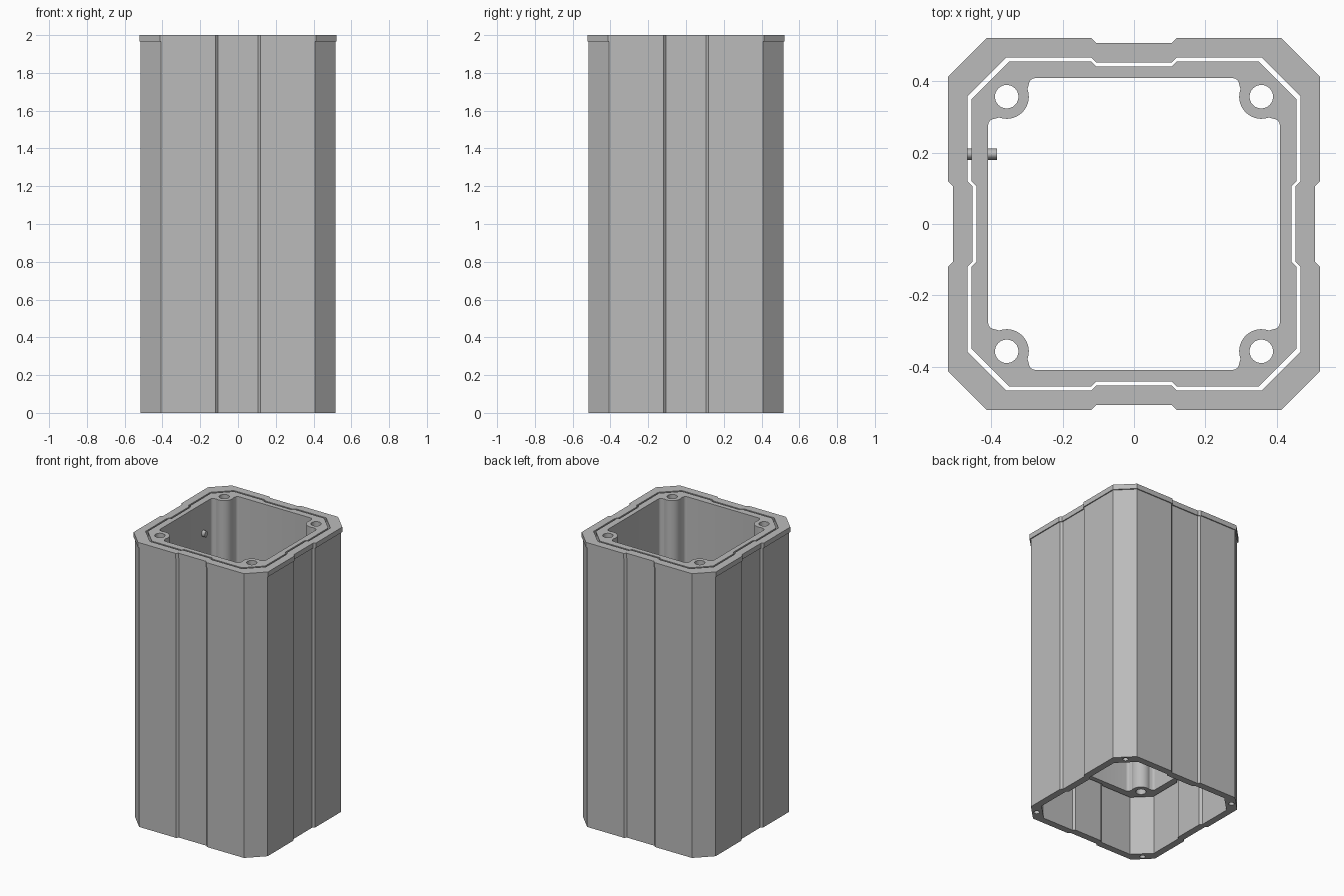
import bpy, bmesh, math
from mathutils import Matrix

cube = bpy.data.objects.get("Cube")
if cube:
    bpy.data.objects.remove(cube, do_unlink=True)

grey = bpy.data.materials.new("plain_grey")
grey.use_nodes = True
COLOUR = (0.5, 0.5, 0.5, 1)
grey.diffuse_color = COLOUR
grey.node_tree.nodes["Principled BSDF"].inputs["Base Color"].default_value = COLOUR


def add_object(name, data):
    ob = bpy.data.objects.new(name, data)
    bpy.context.collection.objects.link(ob)
    data.materials.append(grey)
    return ob


def activate(ob):
    bpy.ops.object.select_all(action='DESELECT')
    ob.select_set(True)
    bpy.context.view_layer.objects.active = ob


def four_way(points):
    """Repeat a list of points around the four sides."""
    out = []
    for k in range(4):
        a = k * math.pi / 2
        c, s = round(math.cos(a)), round(math.sin(a))
        out += [(x * c - y * s, x * s + y * c) for x, y in points]
    return out


def grooved_octagon(half, corner, depth=0.014):
    """Square with cut corners and a shallow groove along each side."""
    return four_way([(corner, half), (0.12, half), (0.106, half - depth),
                     (-0.106, half - depth), (-0.12, half), (-corner, half)])


def arc(cx, cy, r, start, end, n=8):
    return [(cx + r * math.cos(math.radians(start + (end - start) * i / n)),
             cy + r * math.sin(math.radians(start + (end - start) * i / n)))
            for i in range(n + 1)]


# Outer housing: closed section of stepped loops with a lip at the top
body, lip = grooved_octagon(0.515, 0.407), grooved_octagon(0.522, 0.412)
bore = grooved_octagon(0.467, 0.358)
section = [(body, 0), (body, 1.965), (lip, 1.965), (lip, 2), (bore, 2), (bore, 0)]
bm = bmesh.new()
loops = [[bm.verts.new((x, y, z)) for x, y in loop] for loop, z in section]
for i, lower in enumerate(loops):
    upper = loops[(i + 1) % len(loops)]
    for j in range(len(lower)):
        k = (j + 1) % len(lower)
        bm.faces.new((lower[j], lower[k], upper[k], upper[j]))
bmesh.ops.recalc_face_normals(bm, faces=bm.faces)
mesh = bpy.data.meshes.new("outer_housing")
bm.to_mesh(mesh)
bm.free()
housing = add_object("outer_housing", mesh)

# Blind screw holes in the underside corners
bm = bmesh.new()
for x, y in four_way([(0.44, 0.44)]):
    bmesh.ops.create_cone(bm, cap_ends=True, segments=24, radius1=0.018, radius2=0.018,
                          depth=0.2, matrix=Matrix.Translation((x, y, 0)))
mesh = bpy.data.meshes.new("screw_hole_cutter")
bm.to_mesh(mesh)
bm.free()
cutter = add_object("screw_hole_cutter", mesh)
cutter.hide_render = True
cut = housing.modifiers.new("screw_holes", 'BOOLEAN')
cut.operation = 'DIFFERENCE'
cut.solver = 'EXACT'
cut.object = cutter
activate(housing)
bpy.ops.object.modifier_apply(modifier=cut.name)
bpy.data.objects.remove(cutter, do_unlink=True)

# Inner liner: opening with rounded corner bosses and through holes
BOSS, R, WALL = 0.357, 0.062, 0.409
corner = (arc(WALL - 0.018, 0.277, 0.018, 0, 90, 4)
          + arc(BOSS, BOSS, R, 290, 160, 18)
          + arc(0.277, WALL - 0.018, 0.018, 0, 90, 4))
shapes = [grooved_octagon(0.456, 0.35), four_way(corner)]
shapes += [arc(x, y, 0.033, 0, 345, 23) for x, y in four_way([(BOSS, BOSS)])]
BOTTOM = 0.41
curve = bpy.data.curves.new("inner_liner", 'CURVE')
curve.dimensions = '2D'
curve.fill_mode = 'BOTH'
curve.extrude = (2 - BOTTOM) / 2
for shape in shapes:
    spline = curve.splines.new('POLY')
    spline.points.add(len(shape) - 1)
    for point, (x, y) in zip(spline.points, shape):
        point.co = (x, y, 0, 1)
    spline.use_cyclic_u = True
liner = add_object("inner_liner", curve)
liner.location.z = (2 + BOTTOM) / 2
activate(liner)
bpy.ops.object.convert(target='MESH')
liner = bpy.context.view_layer.objects.active
bm = bmesh.new()
bm.from_mesh(liner.data)
bmesh.ops.remove_doubles(bm, verts=bm.verts, dist=0.0001)
bmesh.ops.recalc_face_normals(bm, faces=bm.faces)
bm.to_mesh(liner.data)
bm.free()

# Small peg through the liner wall
bm = bmesh.new()
bmesh.ops.create_cone(bm, cap_ends=True, segments=24, radius1=0.016, radius2=0.016, depth=0.085,
                      matrix=Matrix.Rotation(math.pi / 2, 4, 'Y'))
bmesh.ops.scale(bm, verts=bm.verts, vec=(1, 1, 1.4))
mesh = bpy.data.meshes.new("side_peg")
bm.to_mesh(mesh)
bm.free()
peg = add_object("side_peg", mesh)
peg.location = (-0.427, 0.196, 1.79)

for ob in (housing, liner, peg):
    activate(ob)
    bpy.ops.object.shade_smooth_by_angle(angle=math.radians(25))
